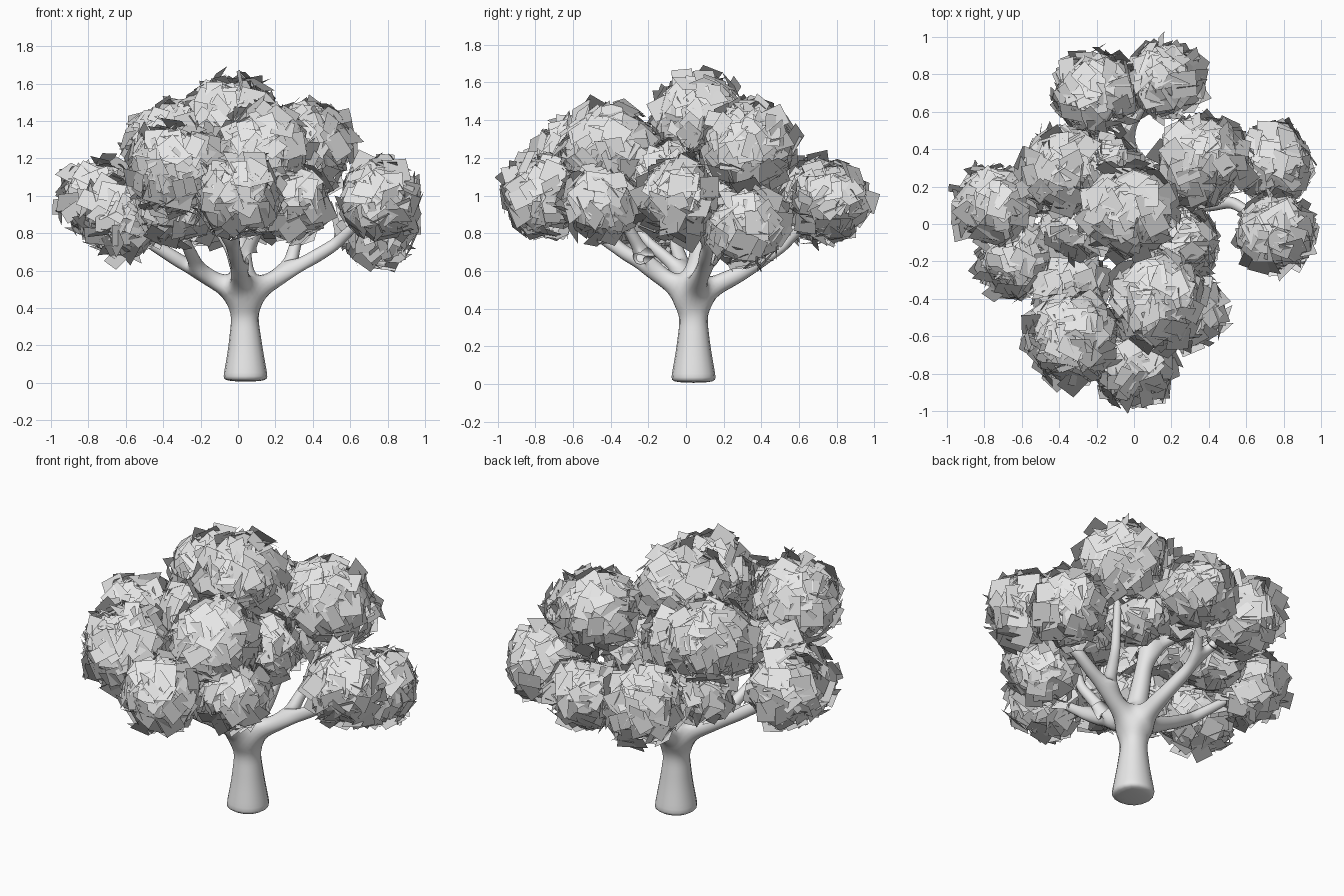
import bpy, bmesh, math, random
from mathutils import Vector

if "Cube" in bpy.data.objects:
    bpy.data.objects.remove(bpy.data.objects["Cube"])

random.seed(7)

grey = bpy.data.materials.new("light grey")
grey.diffuse_color = (0.8, 0.8, 0.8, 1)
grey.use_nodes = True
grey.node_tree.nodes["Principled BSDF"].inputs["Base Color"].default_value = grey.diffuse_color


def add_object(name, bm):
    mesh = bpy.data.meshes.new(name)
    bm.to_mesh(mesh)
    bm.free()
    mesh.materials.append(grey)
    obj = bpy.data.objects.new(name, mesh)
    bpy.context.collection.objects.link(obj)
    return obj


# Trunk and branches: name -> (parent, x, y, z, radius)
NODES = {
    "base": (None, 0.04, 0.04, 0.004, 0.13),
    "foot": ("base", 0.04, 0.04, 0.035, 0.13),
    "low": ("foot", 0.04, 0.04, 0.18, 0.1),
    "mid": ("low", 0.035, 0.04, 0.36, 0.078),
    "fork": ("mid", 0.03, 0.03, 0.47, 0.075),
    # leader
    "lead1": ("fork", 0.02, 0.07, 0.66, 0.06),
    "lead2": ("lead1", -0.01, 0.10, 0.95, 0.045),
    "lead3": ("lead2", -0.03, 0.10, 1.35, 0.025),
    "lead_l": ("lead2", -0.35, 0.27, 1.20, 0.025),
    # left limb
    "left1": ("fork", -0.20, 0.00, 0.58, 0.045),
    "left2": ("left1", -0.47, -0.06, 0.75, 0.035),
    "left3": ("left2", -0.72, 0.08, 0.95, 0.02),
    "left4": ("left1", -0.28, -0.20, 0.75, 0.03),
    "left5": ("left4", -0.35, -0.34, 0.92, 0.02),
    # right limb
    "right1": ("fork", 0.26, 0.08, 0.58, 0.045),
    "right2": ("right1", 0.52, 0.12, 0.74, 0.035),
    "right3": ("right2", 0.72, 0.00, 0.93, 0.02),
    "right4": ("right1", 0.32, 0.22, 0.78, 0.03),
    "right5": ("right4", 0.38, 0.32, 1.15, 0.02),
    # front limb
    "front1": ("fork", 0.00, -0.18, 0.60, 0.045),
    "front2": ("front1", -0.03, -0.42, 0.76, 0.04),
    "front3": ("front2", 0.00, -0.70, 0.98, 0.02),
    "front4": ("front2", -0.28, -0.58, 1.05, 0.02),
    "front5": ("front1", 0.12, -0.32, 0.85, 0.03),
    "front6": ("front5", 0.14, -0.40, 1.18, 0.02),
    # back limb
    "back1": ("fork", 0.01, 0.28, 0.58, 0.045),
    "back2": ("back1", -0.04, 0.50, 0.72, 0.035),
    "back3": ("back2", -0.18, 0.66, 0.93, 0.02),
    "back4": ("back2", 0.12, 0.72, 0.93, 0.02),
}

bm = bmesh.new()
skin = bm.verts.layers.skin.verify()
made = {}
for name, (parent, x, y, z, r) in NODES.items():
    v = bm.verts.new((x, y, z))
    v[skin].radius = (r, r)
    v[skin].use_root = parent is None
    if parent:
        bm.edges.new((made[parent], v))
    made[name] = v
trunk = add_object("trunk_and_branches", bm)
mod = trunk.modifiers.new("skin", "SKIN")
mod.use_smooth_shade = True
mod.branch_smoothing = 0.3
sub = trunk.modifiers.new("smooth", "SUBSURF")
sub.levels = sub.render_levels = 2

# Leaf clumps: x, y, z, radius
CLUMPS = [
    (-0.03, 0.07, 1.40, 0.25),
    (-0.37, 0.28, 1.25, 0.24),
    (0.37, 0.34, 1.26, 0.24),
    (0.13, -0.41, 1.23, 0.26),
    (-0.34, -0.61, 1.15, 0.25),
    (0.00, -0.75, 1.00, 0.22),
    (-0.34, -0.34, 0.94, 0.19),
    (0.29, -0.45, 0.96, 0.20),
    (0.25, -0.11, 1.10, 0.20),
    (-0.75, 0.10, 0.98, 0.21),
    (-0.62, -0.20, 0.88, 0.21),
    (0.75, 0.32, 0.84, 0.21),
    (0.76, -0.04, 0.98, 0.21),
    (-0.20, 0.70, 0.97, 0.23),
    (0.16, 0.77, 0.97, 0.20),
    # inner clumps
    (-0.33, 0.29, 0.92, 0.17),
    (0.19, 0.23, 1.04, 0.17),
    (-0.16, 0.28, 1.20, 0.20),
    (-0.30, 0.00, 1.12, 0.18),
]


def leaf_card(bm, centre, normal, size):
    """One flat, nearly square leaf spray facing along the normal."""
    u = normal.orthogonal().normalized()
    w = normal.cross(u)
    a = random.uniform(0, math.tau)
    p = (u * math.cos(a) + w * math.sin(a)) * size / 2
    q = normal.cross(p) * random.uniform(0.75, 1.0)
    bm.faces.new([bm.verts.new(centre + c) for c in (-p - q, p - q, p + q, q - p)])


# Cards are spread over each clump with a random tilt and depth
for i, (x, y, z, r) in enumerate(CLUMPS):
    bm = bmesh.new()
    centre = Vector((x, y, z))
    count = int(3800 * r * r)
    shading = []
    for k in range(count):
        h = 1 - 2 * (k + 0.5) / count
        s = math.sqrt(1 - h * h)
        a = k * 2.39996
        out = Vector((s * math.cos(a), s * math.sin(a), h))
        tilt = Vector([random.gauss(0, 0.4) for _ in range(3)])
        pos = centre + out * r * random.uniform(0.7, 1.02)
        normal = (out + tilt).normalized()
        leaf_card(bm, pos, normal, random.uniform(0.1, 0.14))
        # Shading leans toward the rounded clump
        shading += [(out + normal * 0.6).normalized()] * 4
    clump = add_object(f"leaf_clump_{i + 1}", bm)
    clump.data.shade_smooth()
    clump.data.normals_split_custom_set_from_vertices(shading)
